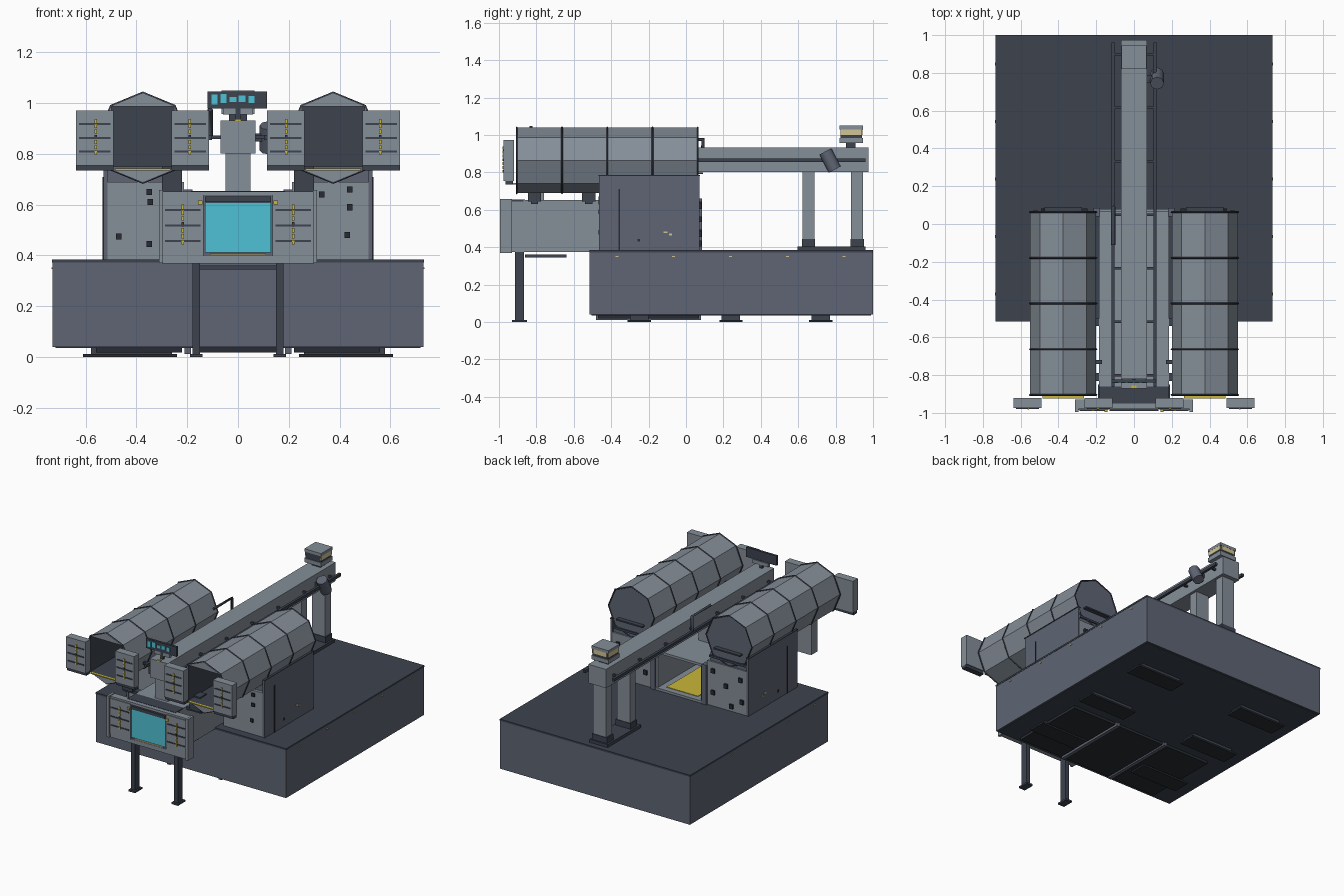
import bpy, bmesh, math
from mathutils import Matrix, Vector

if bpy.data.objects.get("Cube"):
    bpy.data.objects.remove(bpy.data.objects["Cube"])


def material(name, code):
    srgb = [int(code[i:i + 2], 16) / 255 for i in (0, 2, 4)]
    color = [c ** 2.2 for c in srgb] + [1]
    m = bpy.data.materials.new(name)
    m.use_nodes = True
    m.diffuse_color = color
    node = next(n for n in m.node_tree.nodes if n.type == "BSDF_PRINCIPLED")
    node.inputs["Base Color"].default_value = color
    return m


light = material("light grey", "848d97")
mid = material("slate grey", "5f6573")
dark = material("dark slate", "3e444f")
black = material("charcoal", "2c3037")
cyan = material("screen cyan", "50c0d4")
yellow = material("warning yellow", "c9b63c")
tan = material("lamp tan", "d0c493")


def finish(name, bm, mats):
    bmesh.ops.recalc_face_normals(bm, faces=bm.faces)
    mesh = bpy.data.meshes.new(name)
    bm.to_mesh(mesh)
    bm.free()
    for m in mats:
        mesh.materials.append(m)
    ob = bpy.data.objects.new(name, mesh)
    bpy.context.collection.objects.link(ob)
    return ob


def box(name, mat, x0, x1, y0, y1, z0, z1):
    bm = bmesh.new()
    bmesh.ops.create_cube(bm, size=1)
    bmesh.ops.scale(bm, vec=(x1 - x0, y1 - y0, z1 - z0), verts=bm.verts)
    ob = finish(name, bm, [mat])
    ob.location = ((x0 + x1) / 2, (y0 + y1) / 2, (z0 + z1) / 2)
    return ob


def pair(name, mat, x0, x1, *rest):
    box("left_" + name, mat, x0, x1, *rest)
    box("right_" + name, mat, -x1, -x0, *rest)


def tube(name, mat, points, radius, closed=False, sides=0):
    cu = bpy.data.curves.new(name, "CURVE")
    cu.dimensions = "3D"
    cu.bevel_depth = radius
    cu.bevel_resolution = sides
    cu.use_fill_caps = True
    sp = cu.splines.new("POLY")
    sp.points.add(len(points) - 1)
    for p, co in zip(sp.points, points):
        p.co = (*co, 1)
    sp.use_cyclic_u = closed
    cu.materials.append(mat)
    ob = bpy.data.objects.new(name, cu)
    bpy.context.collection.objects.link(ob)


def octagon(cx, y, r):
    return [Vector((cx + r * math.cos(i * math.pi / 4), y, .864 + r * math.sin(i * math.pi / 4)))
            for i in range(8)]


def tank(name, cx):
    # Octagonal shell whose front has a square, dark-lined opening
    bm = bmesh.new()
    front = [bm.verts.new(p) for p in octagon(cx, -.91, .175)]
    back = [bm.verts.new(p) for p in octagon(cx, .06, .175)]
    for i in range(8):
        j = (i + 1) % 8
        bm.faces.new((front[i], front[j], back[j], back[i]))
    bm.faces.new(back).material_index = 1
    for i in (1, 3, 5, 7):
        bm.faces.new((front[i], front[(i + 1) % 8], front[(i + 2) % 8]))
    finish(name, bm, [light, mid])
    bm = bmesh.new()
    rim = [bm.verts.new(p) for p in octagon(cx, -.91, .174)[1::2]]
    end = [bm.verts.new(p) for p in octagon(cx, -.1, .174)[1::2]]
    for i in range(4):
        j = (i + 1) % 4
        bm.faces.new((rim[i], rim[j], end[j], end[i]))
    bm.faces.new(end)
    finish(name + "_interior", bm, [dark])
    for k in range(5):
        tube(f"{name}_band_{k}", dark, octagon(cx, -.905 + k * .242, .177), .005, True)
    box(name + "_rear_hinge", dark, cx - .1, cx + .1, .06, .09, .79, .8)
    box(name + "_sill", yellow, cx - .11, cx + .11, -.925, -.91, .735, .742)


def door(name, x0, x1, y, z0, z1, stripe):
    # Slatted panel with a dashed warning stripe
    box(name, light, x0, x1, y, y + .055, z0, z1)
    h = z1 - z0
    for k in range(1, 4):
        z = z0 + h * k / 4
        box(f"{name}_groove_{k}", dark, x0 + .012, x1 - .012, y - .004, y + .001, z - .004, z + .004)
    for k in range(7):
        z = z0 + h * (.2 + k * .095)
        box(f"{name}_dash_{k}", yellow if k % 4 != 3 else dark, stripe - .005, stripe + .005,
            y - .006, y + .001, z, z + h * .07)


# Base platform
box("base_body", mid, -.73, .73, -.515, 1, .04, .372)
box("base_deck", dark, -.732, .732, -.517, 1, .372, .384)
box("base_underside", dark, -.72, .72, -.505, .99, .036, .041)
for y in (-.25, .24, .72):
    pair("foot_pad", dark, .26, .58, y - .05, y + .05, .012, .04)
    pair("foot_sole", black, .24, .61, y - .062, y + .062, 0, .012)
pair("under_panel", black, .22, .56, -.47, .07, .018, .037)
box("middle_under_panel", black, -.18, .18, -.47, .07, .018, .037)
pair("under_rail", mid, .185, .21, -.48, .08, .012, .037)
for k in range(5):
    y = -.37 + k * .304
    pair("base_lamp", tan, .728, .735, y - .008, y + .008, .347, .353)

# Tanks with their doors, support blocks and details
for side, s in (("left", 1), ("right", -1)):
    tank(side + "_tank", s * .375)
    for part, a, b, st in (("outer", .49, .638, .56), ("inner", .115, .262, .19)):
        x0, x1 = sorted((s * a, s * b))
        door(f"{side}_{part}_door", x0, x1, -.975, .755, .972, s * st)
        box(f"{side}_{part}_door_ledge", dark, x0, x1, -.965, -.925, .735, .756)
pair("support_block", light, .212, .516, -.46, .07, .384, .69)
pair("side_panel", mid, .514, .53, -.465, .072, .384, .783)
pair("side_panel_cap", dark, .512, .533, -.467, .074, .78, .786)
pair("side_slot", black, .528, .533, -.36, -.352, .384, .71)
pair("side_marker", tan, .528, .534, -.12, -.1, .475, .485)
pair("side_marker", tan, .528, .534, -.09, -.075, .463, .472)
pair("side_port", black, .528, .534, -.26, -.245, .43, .445)
pair("saddle", mid, .23, .515, -.44, .06, .69, .75)
pair("saddle_band", dark, .225, .52, -.43, .068, .715, .73)
for y in (-.81, -.52):
    pair("tank_strut", dark, .22, .3, y - .035, y + .035, .645, .75)
    pair("tank_strut_arm", dark, .17, .3, y - .02, y + .02, .63, .65)
pair("tank_brace", dark, .17, .21, -.74, -.72, .8, .82)
for x, z in ((.44, .66), (.33, .64), (.44, .59), (.43, .48), (-.35, .65),
             (-.345, .61), (-.47, .475), (-.35, .445)):
    box("front_port", black, x - .011, x + .011, -.468, -.458, z - .012, z + .012)
for x, z in ((.26, .63), (.47, .62), (.36, .55), (.26, .48), (.48, .47), (.4, .42)):
    pair("rear_port", black, x - .013, x + .013, .066, .082, z - .015, z + .015)

# Central tunnel, open at the back
pair("tunnel_wall", light, .165, .185, -.95, .07, .384, .645)
box("tunnel_roof", light, -.185, .185, -.87, .07, .635, .652)
box("tunnel_front_roof", dark, -.185, .185, -.95, -.86, .635, .654)
box("tunnel_floor", light, -.185, .185, -.95, .08, .375, .4)
box("tunnel_floor_mat", yellow, -.12, .12, -.4, .04, .399, .404)
box("tunnel_tray", dark, -.15, .15, -.86, -.64, .345, .36)
pair("tunnel_rear_frame", mid, .18, .215, .04, .085, .384, .66)

# Front gate with the screen
for side, s in (("left", 1), ("right", -1)):
    x0, x1 = sorted((s * .135, s * .3))
    door(side + "_gate", x0, x1, -.985, .395, .64, s * .218)
pair("gate_end", light, .295, .312, -.995, -.93, .37, .657)
box("gate_top", light, -.3, .3, -.98, -.93, .638, .652)
box("gate_back", mid, -.14, .14, -.975, -.94, .384, .64)
box("gate_bottom", light, -.3, .3, -.98, -.93, .368, .398)
box("screen", cyan, -.13, .13, -.984, -.974, .412, .608)
box("screen_header", dark, -.13, .13, -.99, -.97, .61, .632)
box("screen_footer", tan, -.11, .11, -.985, -.975, .402, .407)
pair("gate_lamp", yellow, .14, .157, -.994, -.98, .6, .617)
pair("front_leg", dark, .15, .18, -.915, -.865, .01, .375)
pair("front_leg_foot", dark, .14, .19, -.93, -.85, 0, .012)

# Overhead beam, its rails and posts
box("beam", light, -.068, .068, -.87, .975, .802, .932)
pair("beam_rail", dark, .102, .12, -.86, .96, .855, .875)
for k in range(7):
    y = -.8 + k * .283
    box(f"rail_bracket_{k}", dark, -.11, .11, y - .007, y + .007, .858, .872)
for y in (-.8, -.25):
    box("front_post", light, -.05, .05, y - .04, y + .04, .645, .805)
for y in (.655, .915):
    box("rear_post", light, -.05, .05, y - .032, y + .032, .39, .805)
    box("rear_post_shoe", dark, -.058, .058, y - .036, y + .036, .384, .445)
box("rear_post_plate", dark, -.07, .07, .595, .96, .38, .405)
box("beam_front_lamp", yellow, -.012, .012, -.872, -.855, .93, .938)

# Rail arm
tube("rail_arm", dark, [(-.11, .09, .86), (-.11, .09, .975), (-.11, -.11, .975)], .011)

# Beacon at the rear of the beam
box("beacon_neck", dark, -.035, .035, .855, .905, .93, .96)
box("beacon_lower", light, -.065, .065, .82, .945, .957, .985)
box("beacon_band", dark, -.06, .06, .825, .94, .985, 1.03)
pair("beacon_lamp", tan, .058, .064, .825, .94, 1, 1.03)
box("beacon_rear_lamp", tan, -.05, .05, .938, .944, 1, 1.03)
box("beacon_top", light, -.065, .065, .82, .945, 1.03, 1.05)

# Tilted scanner beside the beam
tube("scanner", mid, [(.122, .745, .912), (.122, .795, .815)], .037, sides=2)
box("scanner_mount", dark, .06, .13, .75, .79, .85, .88)

# Sign with lit tiles over the front
box("sign", dark, -.12, .115, -.838, -.822, .98, 1.047)
for k, (x, w, h) in enumerate(((-.093, .024, .04), (-.057, .024, .036), (-.02, .028, .02),
                               (.016, .028, .026), (.053, .024, .028))):
    z = 1.015 + (.003 if k % 2 else 0)
    box(f"sign_tile_{k}", cyan, x - w / 2, x + w / 2, -.843, -.836, z - h / 2, z + h / 2)
box("sign_mast", dark, -.01, .01, -.835, -.82, .93, .985)
box("sign_bracket", light, -.06, .06, -.835, -.815, .955, .98)
